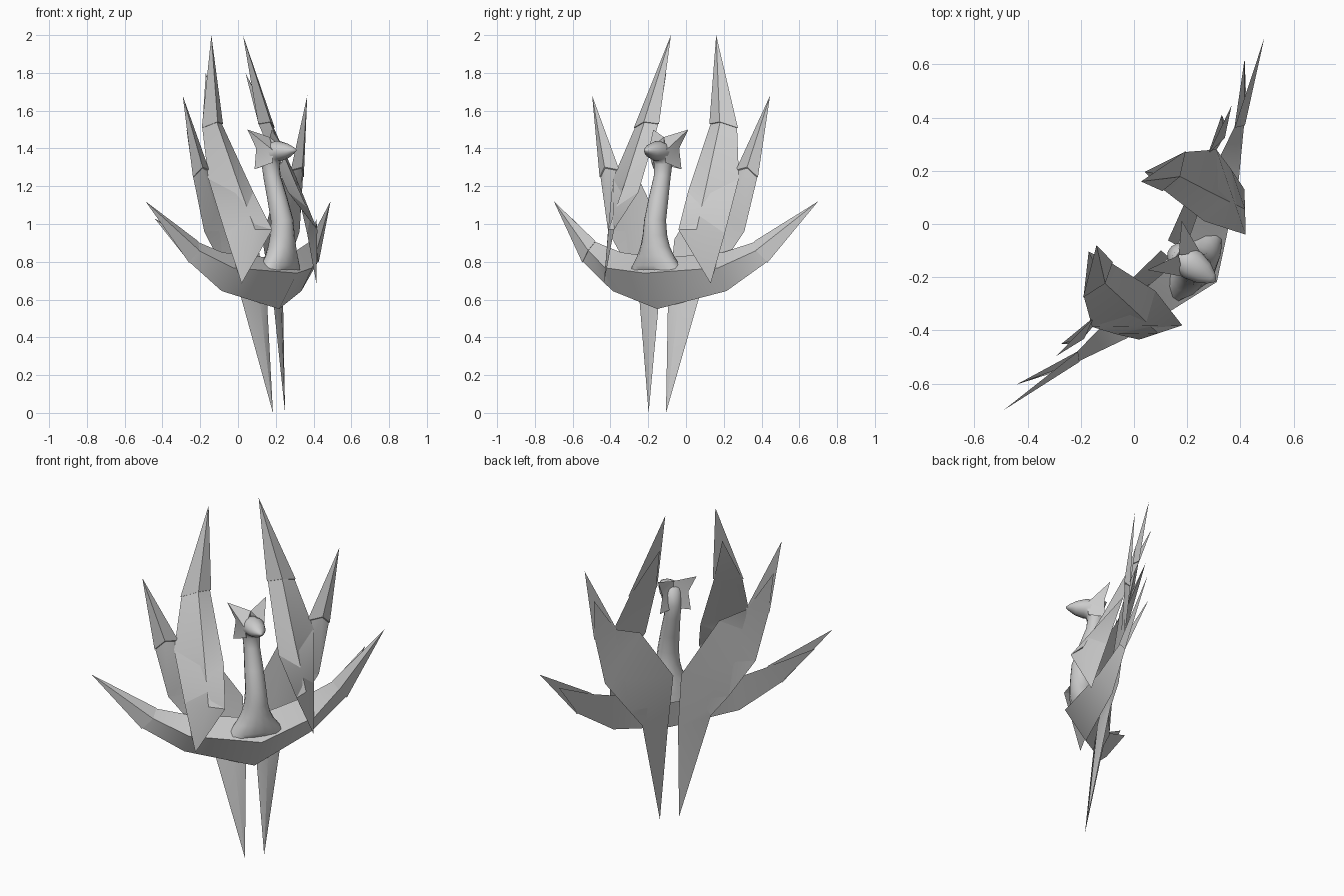
import bpy, bmesh, math
from mathutils import Vector

old = bpy.data.objects.get("Cube")
if old:
    bpy.data.objects.remove(old, do_unlink=True)

grey = bpy.data.materials.new("plain_grey")
grey.use_nodes = True
grey.diffuse_color = (0.6, 0.6, 0.6, 1)
grey.node_tree.nodes["Principled BSDF"].inputs["Base Color"].default_value = (0.6, 0.6, 0.6, 1)
TURN = math.radians(55)


def place(name, bm, mirror=True, angle=30):
    """Finish a mesh, smooth its shallow bends, turn it to its heading and mirror it sideways."""
    bmesh.ops.remove_doubles(bm, verts=bm.verts, dist=0.0005)
    bmesh.ops.recalc_face_normals(bm, faces=bm.faces)
    mesh = bpy.data.meshes.new(name)
    bm.to_mesh(mesh)
    bm.free()
    mesh.materials.append(grey)
    mesh.shade_smooth()
    mesh.set_sharp_from_angle(angle=math.radians(angle))
    obj = bpy.data.objects.new(name, mesh)
    bpy.context.collection.objects.link(obj)
    obj.rotation_euler.z = TURN
    if mirror:
        mod = obj.modifiers.new("mirror", "MIRROR")
        mod.use_clip = True
    return obj


def point(p):
    """Side, forward and height to local coordinates."""
    return Vector((p[0], -p[1], p[2]))


def blade(name, sections):
    """Ridged plate through sections of outer, ridge and inner points; one point ends it."""
    bm = bmesh.new()
    rows = []
    for s in sections:
        rows.append([bm.verts.new(point(p)) for p in (s if len(s) == 3 else s * 3)])
    for a, b in zip(rows, rows[1:]):
        for i in range(3):
            j = (i + 1) % 3
            bm.faces.new((a[i], a[j], b[j], b[i]))
    return place(name, bm)


def feather_cap(name, base, apex):
    """Pointed cover slightly wider than the plate it sits on."""
    mid = sum((Vector(p) for p in base), Vector()) / 3
    wide = [mid + (Vector(p) - mid) * 1.08 + Vector((0, 0.003, 0)) for p in base]
    bm = bmesh.new()
    ring = [bm.verts.new(point(p)) for p in wide]
    tip = bm.verts.new(point(apex))
    bm.faces.new(ring)
    for i in range(3):
        bm.faces.new((ring[i], ring[(i + 1) % 3], tip))
    return place(name, bm, angle=15)


# Low side wings meeting in the breast keel
side_base = [(.595, .10, .80), (.543, .125, .86), (.516, .10, .905)]
blade("side_wings", [
    [(0, .265, .55), (0, .38, .74), (0, .22, .82)],
    [(.368, .152, .645), (.366, .225, .768), (.33, .13, .85)],
    side_base,
    [(.748, -.016, 1.03)]])
feather_cap("side_wing_caps", side_base, (.854, 0, 1.12))

# Tall upright wings
tall_base = [(.33, 0, 1.51), (.245, .035, 1.54), (.169, .014, 1.53)]
blade("tall_wings", [
    [(.345, .265, .685)],
    [(.378, .182, .95), (.285, .31, .97), (.208, .367, .97)],
    [(.407, .093, 1.24), (.265, .185, 1.22), (.16, .21, 1.17)],
    tall_base,
    [(.183, -.08, 1.8)]])
feather_cap("tall_wing_caps", tall_base, (.146, -.07, 2.0))

# Back plates running from the tail spikes to the middle feathers
middle_base = [(.507, .065, 1.25), (.46, .09, 1.3), (.382, .075, 1.285)]
blade("tail_and_middle_wings", [
    [(.056, .265, 0)],
    [(.20, .15, .64), (.10, .21, .6), (.03, .21, .57)],
    [(.29, .11, .76), (.16, .135, .8), (.023, .14, .92)],
    [(.44, .09, .96), (.34, .10, 1.05), (.23, .10, 1.23)],
    middle_base,
    [(.525, .035, 1.5)]])
feather_cap("middle_wing_caps", middle_base, (.575, .045, 1.68))

# Pointed crest and collar at the sides of the head
blade("head_crest", [
    [(.113, .14, 1.5)],
    [(.075, .17, 1.4), (.056, .265, 1.39), (0, .205, 1.46)],
    [(.09, .17, 1.29), (.045, .255, 1.325), (0, .18, 1.31)]])

# Neck and head: rings of forward, height, half width, half depth, tilt in degrees
rings = [(.265, .73, .18, .07, 0), (.275, .78, .145, .075, 0), (.28, .83, .108, .075, 0),
         (.285, .88, .082, .07, 0), (.287, .94, .066, .065, 0), (.285, 1.02, .058, .06, 5),
         (.255, 1.13, .053, .053, 12), (.22, 1.25, .045, .046, 10), (.21, 1.32, .05, .048, -5),
         (.225, 1.38, .06, .06, -50), (.27, 1.388, .058, .054, -80), (.32, 1.388, .045, .038, -85),
         (.355, 1.39, .024, .018, -88), (.375, 1.39, .004, .004, -90)]
SIDES = 14
bm = bmesh.new()
loops = []
for f, z, w, d, tilt in rings:
    t = math.radians(tilt)
    loop = []
    for k in range(SIDES):
        a = 2 * math.pi * k / SIDES
        q = math.sin(a) * d
        loop.append(bm.verts.new(point((math.cos(a) * w, f + q * math.cos(t), z + q * math.sin(t)))))
    loops.append(loop)
for a, b in zip(loops, loops[1:]):
    for k in range(SIDES):
        n = (k + 1) % SIDES
        bm.faces.new((a[k], a[n], b[n], b[k]))
bm.faces.new(loops[0])
bm.faces.new(loops[-1])
place("neck_and_head", bm, mirror=False, angle=75)
